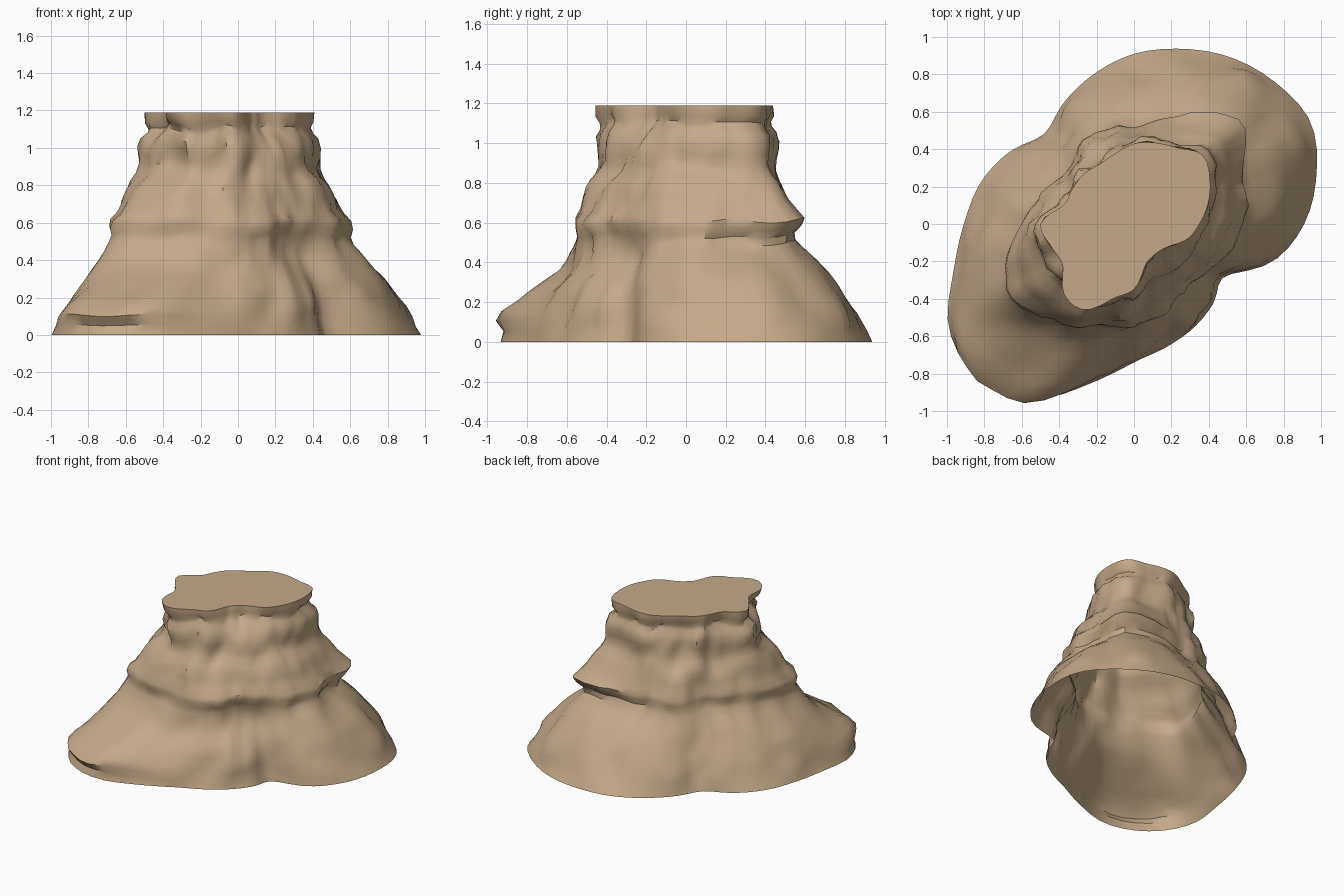
import bpy
import bmesh
import math
from mathutils import Vector, noise

default_cube = bpy.data.objects.get("Cube")
if default_cube:
    bpy.data.objects.remove(default_cube, do_unlink=True)

SEGMENTS = 80
HEIGHT = 1.19

# Plan outlines as radii in hundredths, every 15 degrees from +x
FOOT = [91, 101, 109, 107, 103, 97, 91, 83, 75, 68, 77, 85,
        91, 100, 114, 117, 108, 88, 74, 68, 64, 60, 56, 77]
LEDGE = [59, 62, 66, 74, 65, 57, 51, 53, 53, 47, 48, 52,
         59, 69, 77, 69, 63, 57, 54, 50, 47, 46, 49, 54]
SUMMIT = [35, 41, 47, 52, 47, 45, 43, 39, 37, 38, 38, 39,
          50, 46, 44, 53, 53, 41, 35, 23, 20, 20, 23, 30]

# Slope: (height, blend from foot 0 through ledge 1 to summit 2, swell)
SLOPE = [(0, 0, 1), (0.05, 0.08, 1), (0.1, 0.15, 1), (0.15, 0.23, 1), (0.2, 0.32, 1),
         (0.25, 0.41, 1), (0.3, 0.51, 1), (0.35, 0.63, 1), (0.4, 0.75, 1),
         (0.45, 0.87, 1), (0.5, 0.96, 0.99), (0.54, 1, 0.99), (0.58, 1, 1.01),
         (0.62, 1.06, 1.02), (0.66, 1.18, 1), (0.72, 1.3, 1), (0.77, 1.42, 1),
         (0.81, 1.56, 1), (0.85, 1.73, 0.99), (0.9, 1.82, 0.98),
         (0.95, 1.82, 0.99), (1.0, 1.84, 1), (1.05, 1.9, 1), (1.08, 1.95, 0.96),
         (1.11, 2, 0.96), (1.14, 2, 1), (HEIGHT, 2, 1)]

# Cliff features: (direction, half width, height, half height, depth outward)
FEATURES = [
    (230, 14, 0.96, 0.14, -0.08),   # crack beside the front pillar
    (192, 14, 0.88, 0.15, 0.05),    # right pillar
    (305, 30, 0.92, 0.17, 0.09),    # buttress under the rim
    (312, 25, 0.43, 0.12, -0.08),   # hollow flank
    (235, 24, 0.12, 0.08, 0.09),    # rounded front lobe
    (250, 30, 0.36, 0.09, -0.06),   # steep wall above the lobe
    (48, 22, 0.64, 0.06, 0.05),     # overhanging back ledge
    (48, 22, 0.5, 0.07, -0.04),     # undercut below it
]


def radius_at(outline, angle):
    """Smooth periodic curve through the outline radii."""
    t = angle / math.tau * len(outline)
    i, f = int(t), t - int(t)
    a, b, c, d = (outline[(i + k) % len(outline)] / 100 for k in (-1, 0, 1, 2))
    return b + 0.5 * f * (c - a + f * (2 * a - 5 * b + 4 * c - d + f * (3 * (b - c) + d - a)))


def bump(value, centre, width):
    return math.exp(-((value - centre) / width) ** 2)


def rock_point(angle, z, blend, swell):
    low, high = (FOOT, LEDGE) if blend < 1 else (LEDGE, SUMMIT)
    f = blend if blend < 1 else blend - 1
    r = radius_at(low, angle) * (1 - f) + radius_at(high, angle) * f
    r *= swell
    # Weathering is calm at the foot and the rim
    calm = max(0, min(1, z / 0.1, (HEIGHT - z) / 0.1))
    degrees = math.degrees(angle)
    for direction, width, height, reach, depth in FEATURES:
        r += depth * calm * bump(degrees, direction, width) * bump(z, height, reach)
    p = Vector((math.cos(angle), math.sin(angle), z))
    r += calm * (noise.noise(p * 4) * 0.035 + noise.noise(p * 9) * 0.02)
    level = z + calm * noise.noise(p * 3 + Vector((7, 3, 1))) * 0.035
    return Vector((r * p.x, r * p.y, level))


# Rock shell, open underneath with a flat summit
bm = bmesh.new()
rings = []
for z, blend, swell in SLOPE:
    rings.append([bm.verts.new(rock_point(math.tau * i / SEGMENTS, z, blend, swell))
                  for i in range(SEGMENTS)])
for lower, upper in zip(rings, rings[1:]):
    for i in range(SEGMENTS):
        j = (i + 1) % SEGMENTS
        bm.faces.new((lower[i], lower[j], upper[j], upper[i]))
bm.faces.new(rings[-1])

mesh = bpy.data.meshes.new("rock_mesa")
bm.to_mesh(mesh)
bm.free()
mesa = bpy.data.objects.new("rock_mesa", mesh)
bpy.context.collection.objects.link(mesa)

# Sandstone
stone = bpy.data.materials.new("tan_sandstone")
stone.use_nodes = True
colour = (0.55, 0.4, 0.25, 1)
stone.diffuse_color = colour
shader = stone.node_tree.nodes["Principled BSDF"]
shader.inputs["Base Color"].default_value = colour
shader.inputs["Roughness"].default_value = 0.9
mesh.materials.append(stone)

bpy.ops.object.select_all(action="DESELECT")
mesa.select_set(True)
bpy.context.view_layer.objects.active = mesa
bpy.ops.object.shade_smooth_by_angle(angle=math.radians(40))
